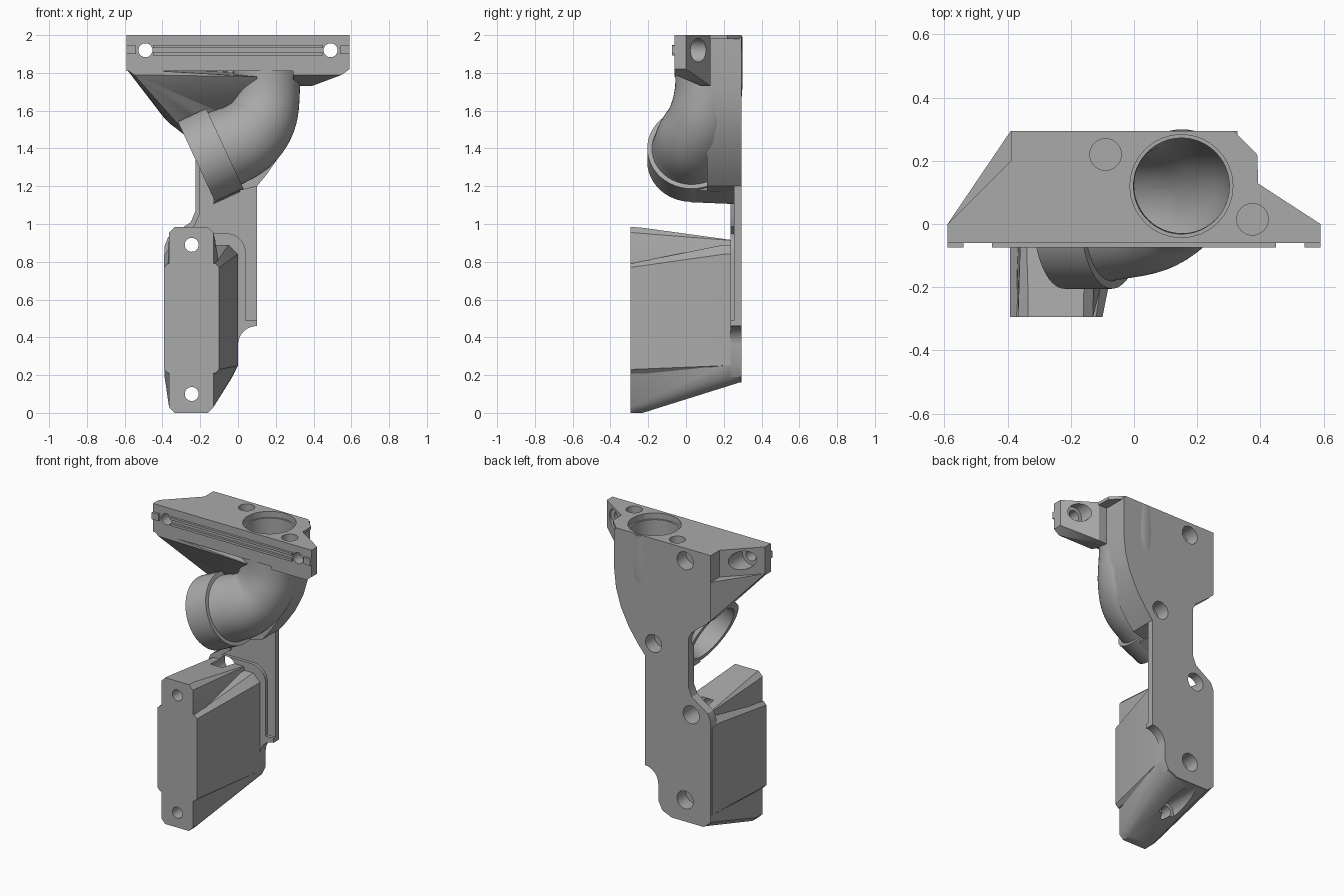
import bpy, bmesh, math
from mathutils import Vector

cube = bpy.data.objects.get("Cube")
if cube:
    bpy.data.objects.remove(cube, do_unlink=True)

GREY = (0.4, 0.4, 0.4, 1)
mat = bpy.data.materials.new("mid_grey")
mat.use_nodes = True
mat.diffuse_color = GREY
mat.node_tree.nodes["Principled BSDF"].inputs["Base Color"].default_value = GREY
BACK = 0.295


def finish(bm, name):
    bmesh.ops.recalc_face_normals(bm, faces=bm.faces)
    me = bpy.data.meshes.new(name)
    bm.to_mesh(me)
    bm.free()
    ob = bpy.data.objects.new(name, me)
    bpy.context.collection.objects.link(ob)
    me.materials.append(mat)
    return ob


def prism(name, outline, lo, hi, axis="y"):
    """Extrude a flat outline along y (xz outline) or z (xy outline)."""
    bm = bmesh.new()
    put = (lambda p: (p[0], lo, p[1])) if axis == "y" else (lambda p: (p[0], p[1], lo))
    face = bm.faces.new([bm.verts.new(put(p)) for p in outline])
    new = bmesh.ops.extrude_face_region(bm, geom=[face])["geom"]
    shift = (0, hi - lo, 0) if axis == "y" else (0, 0, hi - lo)
    bmesh.ops.translate(bm, vec=shift, verts=[v for v in new if isinstance(v, bmesh.types.BMVert)])
    return finish(bm, name)


def hull(name, points):
    bm = bmesh.new()
    for p in points:
        bm.verts.new(p)
    out = bmesh.ops.convex_hull(bm, input=bm.verts)
    bmesh.ops.delete(bm, geom=list({v for v in out["geom_interior"] + out["geom_unused"]
                                    if isinstance(v, bmesh.types.BMVert)}), context="VERTS")
    bmesh.ops.dissolve_limit(bm, angle_limit=0.01, verts=bm.verts, edges=bm.edges)
    return finish(bm, name)


def tube(name, path, radii, sides=48):
    """Sweep a circle along a path, capped at both ends."""
    bm = bmesh.new()
    pts = [Vector(p) for p in path]
    rings = []
    for i, p in enumerate(pts):
        t = (pts[min(i + 1, len(pts) - 1)] - pts[max(i - 1, 0)]).normalized()
        ref = Vector((0, 1, 0)) if abs(t.y) < 0.9 else Vector((1, 0, 0))
        u = (ref - t * ref.dot(t)).normalized()
        w = t.cross(u)
        rings.append([bm.verts.new(p + radii[i] * (math.cos(a) * u + math.sin(a) * w))
                      for a in (2 * math.pi * k / sides for k in range(sides))])
    for a, b in zip(rings, rings[1:]):
        for k in range(sides):
            n = (k + 1) % sides
            bm.faces.new((a[k], a[n], b[n], b[k]))
    bm.faces.new(rings[0])
    bm.faces.new(rings[-1])
    return finish(bm, name)


def smooth_path(ctrl, steps=6):
    """Catmull-Rom curve through (x, y, z, radius) points."""
    c = [Vector(p) for p in ctrl]
    c = [2 * c[0] - c[1]] + c + [2 * c[-1] - c[-2]]
    out = []
    for a, b, d, e in zip(c, c[1:], c[2:], c[3:]):
        for s in range(steps):
            t = s / steps
            out.append(0.5 * (2 * b + (d - a) * t + (2 * a - 5 * b + 4 * d - e) * t * t
                              + (3 * b - a - 3 * d + e) * t ** 3))
    out.append(c[-2])
    return [p.to_3d() for p in out], [p[3] for p in out]


def arc(cx, cz, r, start, end, n=8):
    return [(cx + r * math.cos(math.radians(start + (end - start) * i / n)),
             cz + r * math.sin(math.radians(start + (end - start) * i / n))) for i in range(n + 1)]


def chamfered(x0, x1, z0, z1, c, y):
    return [(x0 + c, y, z0), (x1 - c, y, z0), (x1, y, z0 + c), (x1, y, z1 - c),
            (x1 - c, y, z1), (x0 + c, y, z1), (x0, y, z1 - c), (x0, y, z0 + c)]


parts = []

# Top flange with its side wings
parts.append(prism("top_flange", [(-0.59, -0.06), (0.3, -0.06), (0.3, BACK), (-0.39, BACK),
                                  (-0.39, 0.2), (-0.59, 0.0)], 1.81, 2.0, "z"))
parts.append(prism("top_lip", [(0.29, -0.06), (0.4, -0.06), (0.39, 0.22), (0.315, BACK),
                               (0.29, BACK)], 1.98, 2.0, "z"))
parts.append(hull("right_side_gusset", [
    (-0.59, -0.06, 1.82), (-0.59, 0, 1.82), (-0.55, -0.06, 1.79), (0.1, -0.06, 1.78),
    (0.1, BACK, 1.8), (-0.39, BACK, 1.82), (-0.39, 0.2, 1.82), (-0.37, 0.2, 1.54),
    (-0.39, BACK, 1.56), (-0.22, 0.2, 1.42), (-0.22, BACK, 1.42), (0.1, BACK, 1.42)]))
parts.append(hull("left_wing", [(x, y, z) for x, y, z in (
    (0.59, -0.06, 2), (0.59, 0, 2), (0.59, -0.06, 1.82), (0.59, 0, 1.82), (0.55, -0.06, 1.79),
    (0.39, 0.13, 2), (0.39, 0.13, 1.73), (0.39, 0.08, 1.73), (0.29, 0.13, 2),
    (0.29, 0.13, 1.73), (0.29, -0.06, 2), (0.29, -0.06, 1.79))]))

# Raised sealing rail on the flange front
for z in (1.9, 1.94):
    parts.append(prism("front_rail", [(-0.45, z - 0.008), (0.45, z - 0.008),
                                      (0.45, z + 0.008), (-0.45, z + 0.008)], -0.075, -0.05))
for s in (-1, 1):
    parts.append(prism("rail_end", [(s * 0.54, 1.9), (s * 0.59, 1.9), (s * 0.59, 1.945),
                                    (s * 0.54, 1.945)], -0.075, -0.05))

# Curved elbow pipe and collar
path, radii = smooth_path([(0.15, 0.12, 1.99, 0.178), (0.15, 0.12, 1.72, 0.178),
                           (0.125, 0.09, 1.56, 0.185), (0.04, 0.045, 1.455, 0.2),
                           (-0.09, 0.03, 1.39, 0.212)])
parts.append(tube("elbow_pipe", path, radii))
parts.append(tube("pipe_collar", [(-0.07, 0.03, 1.4), (-0.22, 0.03, 1.33)], [0.235, 0.235]))
parts.append(hull("collar_support", [(x, y, z + d) for x, z in ((-0.13, 1.115), (0.01, 1.18))
                                     for y, d in ((0.03, 0), (0.06, 0.0), (0.27, -0.01),
                                                  (0.06, 0.06), (0.27, 0.1))]))

# Web that carries the elbow back to the mounting face
OUTER = [(0.328, 1.72), (0.315, 1.6), (0.28, 1.48), (0.22, 1.36), (0.15, 1.26), (0.1, 1.2)]
parts.append(prism("elbow_web", [(0.0, 1.99), (0.328, 1.99)] + OUTER
                   + [(-0.1, 1.15), (-0.2, 1.3), (-0.2, 1.45), (-0.02, 1.62)], 0.11, BACK))

# Mounting plate with neck and lower notch
LEFT = [(-0.39, 0.2), (-0.39, 0.88), (-0.37, 0.93), (-0.25, 1.01), (-0.225, 1.07),
        (-0.225, 1.4), (-0.25, 1.45), (-0.36, 1.53), (-0.39, 1.58)]
NOTCH = arc(0.1, 0.36, 0.1, 90, 180)
FOOT = [(0.0, 0.25), (-0.03, 0.19), (-0.1, 0.16), (-0.34, 0.16)]
parts.append(prism("back_plate", [(0.328, 1.99)] + OUTER + NOTCH + FOOT + LEFT + [(-0.39, 1.99)],
                   0.255, BACK))
parts.append(prism("plate_step", arc(-0.06, 0.85, 0.1, 90, 0) + [(0.04, 0.49), (0.1, 0.49)]
                   + NOTCH + FOOT + LEFT[:3] + [(-0.3, 0.95)], 0.235, 0.27))
parts.append(prism("neck_rim", LEFT[2:6] + [(-0.2, 1.4), (-0.2, 1.06), (-0.23, 0.99), (-0.34, 0.91)],
                   0.235, 0.27))

# Lower foot block and its bolt column
parts.append(hull("foot_block", chamfered(-0.392, -0.1, 0.21, 0.79, 0.02, -BACK)
                  + chamfered(-0.392, 0.0, 0.2, 0.89, 0.05, 0.2)
                  + chamfered(-0.392, 0.0, 0.2, 0.89, 0.05, 0.28)))
parts.append(hull("bolt_column", chamfered(-0.365, -0.13, 0.0, 0.985, 0.03, -BACK)
                  + chamfered(-0.365, -0.13, 0.0, 0.98, 0.03, -0.23)
                  + [(x, y, z) for y in (0.2, 0.28) for x, z in (
                      (-0.34, 0.16), (-0.39, 0.2), (-0.1, 0.16), (-0.03, 0.19), (0, 0.25),
                      (-0.35, 0.91), (-0.12, 0.91))]))

# Cutters for the bore and every bolt hole
cutters = []


def drill(a, b, r):
    cutters.append(tube("hole_cutter", [a, b], [r, r], 32))


bore = [(p.x, p.y, p.z) for p in path]
cutters.append(tube("bore_cutter", [(0.15, 0.12, 2.1)] + bore + [(-0.32, 0.03, 1.283)],
                    [0.152] + [r - 0.026 for r in radii] + [0.2]))
drill((0.15, 0.12, 1.96), (0.15, 0.12, 2.1), 0.163)
for x, y in ((-0.09, 0.22), (0.375, 0.015)):
    drill((x, y, 1.88), (x, y, 2.1), 0.05)
for x in (-0.49, 0.49):
    drill((x, -0.2, 1.92), (x, 0.4, 1.92), 0.037)
    drill((x, 0.01, 1.92), (x, 0.4, 1.92), 0.062)
for z in (0.1, 0.89):
    drill((-0.245, -0.4, z), (-0.245, 0.4, z), 0.037)
    drill((-0.245, z * 0.13, z), (-0.245, 0.4, z), 0.06)
for x, z in ((-0.2, 1.915), (0.035, 1.295), (-0.2, 0.305)):
    drill((x, 0.2, z), (x, 0.4, z), 0.06)

for ob in parts:
    box = [Vector(c) for c in ob.bound_box]
    for cut in cutters:
        cbox = [Vector(c) for c in cut.bound_box]
        if all(min(p[i] for p in box) < max(p[i] for p in cbox)
               and max(p[i] for p in box) > min(p[i] for p in cbox) for i in range(3)):
            mod = ob.modifiers.new("hole", "BOOLEAN")
            mod.object = cut
            mod.operation = "DIFFERENCE"
            mod.solver = "EXACT"
    bpy.context.view_layer.update()
    ob.data = bpy.data.meshes.new_from_object(ob.evaluated_get(bpy.context.evaluated_depsgraph_get()))
    ob.modifiers.clear()
for cut in cutters:
    bpy.data.objects.remove(cut, do_unlink=True)

# Soft shading on curved walls, crisp edges elsewhere
bpy.ops.object.select_all(action="DESELECT")
for ob in parts:
    ob.select_set(True)
bpy.context.view_layer.objects.active = parts[0]
bpy.ops.object.shade_smooth_by_angle(angle=math.radians(30))
